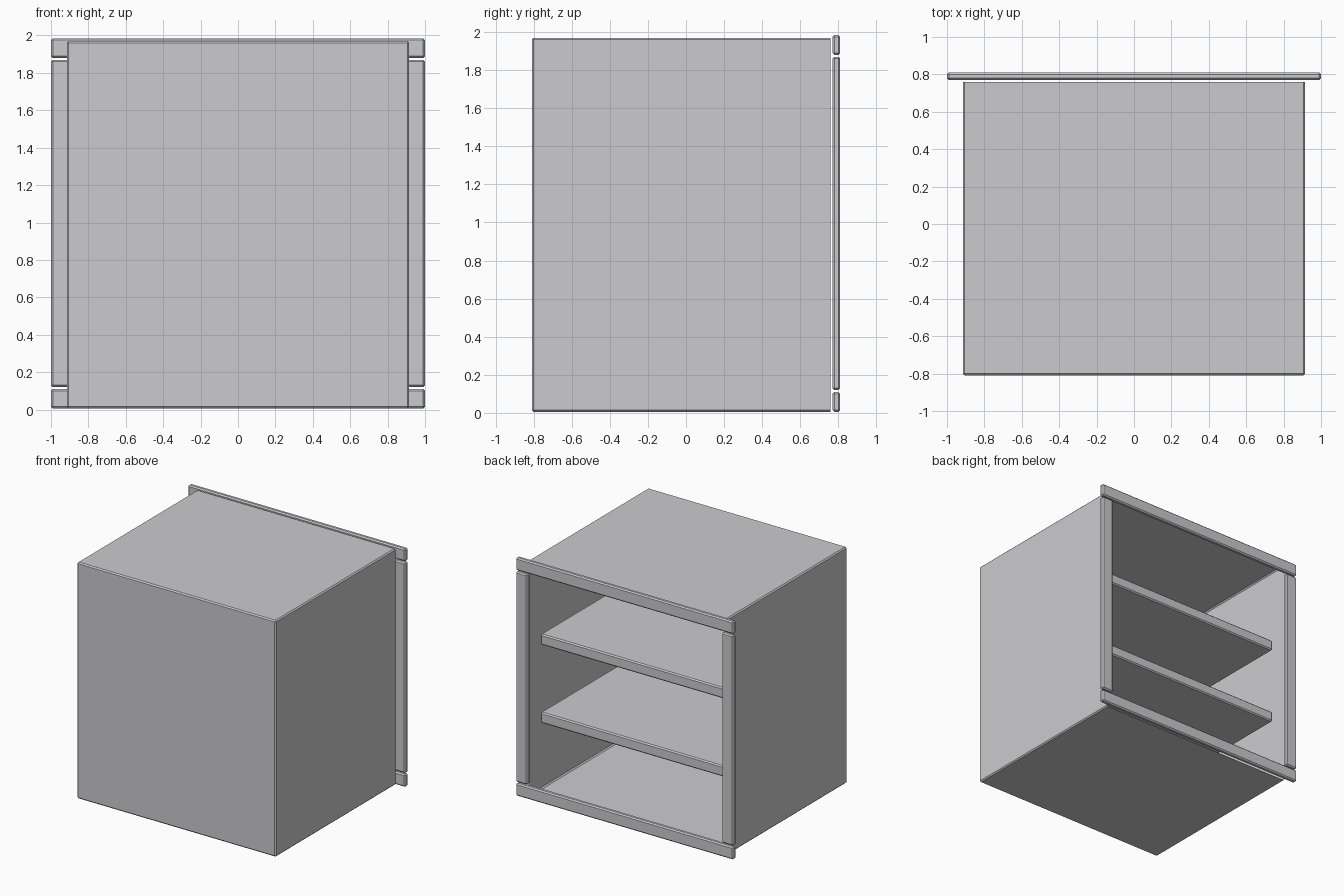
import bpy
import bmesh
from mathutils import Vector

if "Cube" in bpy.data.objects:
    bpy.data.objects.remove(bpy.data.objects["Cube"], do_unlink=True)

# One plain grey for the whole cabinet
grey = bpy.data.materials.new("cabinet grey")
grey.use_nodes = True
colour = (0.6, 0.6, 0.62, 1)
grey.diffuse_color = colour
grey.node_tree.nodes["Principled BSDF"].inputs["Base Color"].default_value = colour

WALL = 0.03
BOX_X, BOX_BACK, BOX_FRONT = 0.915, 0.77, -0.81
BOX_LOW, BOX_HIGH = 0.005, 1.97
RAIL = 0.105


def box(name, low, high, open_back=False, bevel=0.01):
    """Bevelled box between two corners, optionally hollowed from the back."""
    low, high = Vector(low), Vector(high)
    bm = bmesh.new()
    bmesh.ops.create_cube(bm, size=1)
    for v in bm.verts:
        v.co = (low + high) / 2 + v.co * (high - low)
    if open_back:
        back = [f for f in bm.faces if f.normal.y > 0.9]
        bmesh.ops.inset_region(bm, faces=back, thickness=WALL)
        for v in back[0].verts:
            v.co.y = low.y + WALL
    mesh = bpy.data.meshes.new(name)
    bm.to_mesh(mesh)
    bm.free()
    mesh.materials.append(grey)
    obj = bpy.data.objects.new(name, mesh)
    bpy.context.collection.objects.link(obj)
    mod = obj.modifiers.new("edges", 'BEVEL')
    mod.width = bevel
    mod.segments = 1
    return obj


# Carcass: closed front, open back
box("carcass", (-BOX_X, BOX_FRONT, BOX_LOW), (BOX_X, BOX_BACK, BOX_HIGH), True)

# Shelves, set back from the opening
inner = BOX_X - WALL
for name, top in (("lower_shelf", 0.67), ("upper_shelf", 1.32)):
    box(name, (-inner, BOX_FRONT + WALL, top - 0.09), (inner, 0.65, top))

# Face frame around the opening
for name, z in (("bottom_rail", 0.005), ("top_rail", 1.88)):
    box(name, (-1, BOX_BACK, z), (1, 0.81, z + RAIL))
for name, x in (("right_stile", -1), ("left_stile", 1 - RAIL)):
    box(name, (x, BOX_BACK, 0.12), (x + RAIL, 0.81, 1.87))
